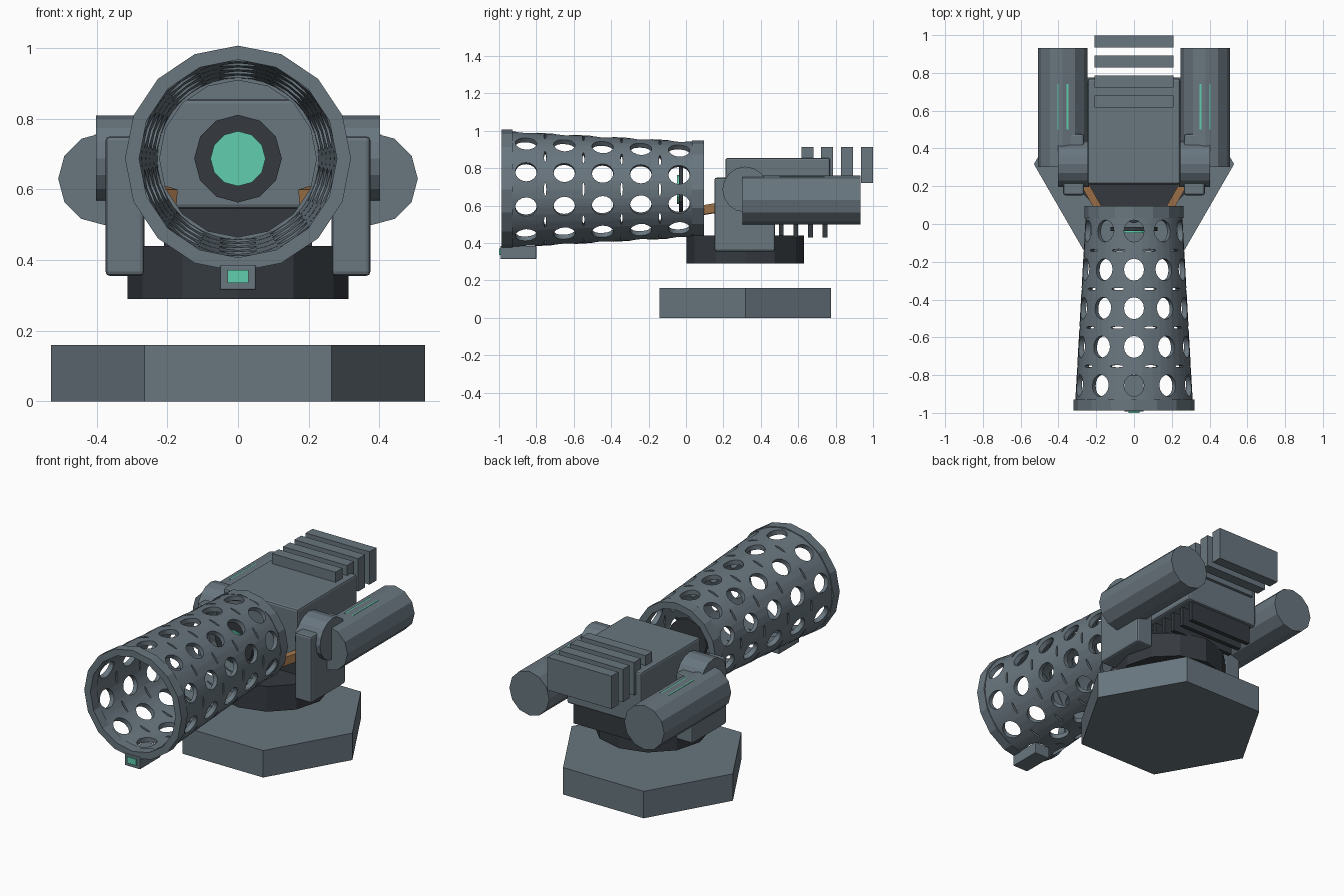
import bpy, bmesh, math
from mathutils import Vector, Matrix

if "Cube" in bpy.data.objects:
    bpy.data.objects.remove(bpy.data.objects["Cube"])

AXIS_Z = 0.687      # height of the barrel axis
PIVOT_Y = 0.317     # centre line of base and yoke


def material(name, rgb):
    m = bpy.data.materials.new(name)
    m.diffuse_color = (*rgb, 1)
    m.use_nodes = True
    m.node_tree.nodes["Principled BSDF"].inputs["Base Color"].default_value = m.diffuse_color
    return m


SLATE = material("slate", (0.14, 0.18, 0.21))
DARK = material("dark_metal", (0.035, 0.042, 0.05))
GREEN = material("green_glow", (0.12, 0.62, 0.42))
COPPER = material("copper", (0.36, 0.18, 0.07))


def finish(bm, name, mat, bevel=0):
    bmesh.ops.recalc_face_normals(bm, faces=bm.faces[:])
    me = bpy.data.meshes.new(name)
    bm.to_mesh(me)
    bm.free()
    ob = bpy.data.objects.new(name, me)
    bpy.context.collection.objects.link(ob)
    me.materials.append(mat)
    if bevel:
        mod = ob.modifiers.new("bevel", 'BEVEL')
        mod.width, mod.segments = bevel, 2
    return ob


def box(name, x, y, z, mat=SLATE, bevel=0):
    """Box from (low, high) ranges on each axis."""
    bm = bmesh.new()
    bmesh.ops.create_cube(bm, size=1)
    for v in bm.verts:
        v.co = [(a + b) / 2 + c * (b - a) for (a, b), c in zip((x, y, z), v.co)]
    return finish(bm, name, mat, bevel)


def prism(name, centre, radius, depth, sides, axis, mat=SLATE, bevel=0):
    """Cylinder with its first vertex on a main axis."""
    bm = bmesh.new()
    ring = []
    for t in (-depth / 2, depth / 2):
        row = []
        for i in range(sides):
            a = math.tau * i / sides
            u, w = radius * math.cos(a), radius * math.sin(a)
            p = {'X': (t, u, w), 'Y': (u, t, w), 'Z': (u, w, t)}[axis]
            row.append(bm.verts.new(Vector(p) + Vector(centre)))
        bm.faces.new(row)
        ring.append(row)
    for i in range(sides):
        j = (i + 1) % sides
        bm.faces.new((ring[0][i], ring[0][j], ring[1][j], ring[1][i]))
    return finish(bm, name, mat, bevel)


def lathe_y(name, profile, sides, mat=SLATE):
    """Closed (y, radius) profile spun about the barrel axis."""
    bm = bmesh.new()
    rows = []
    for i in range(sides):
        a = math.tau * i / sides
        rows.append([bm.verts.new((r * math.sin(a), y, AXIS_Z + r * math.cos(a)))
                     for y, r in profile])
    n = len(profile)
    for i in range(sides):
        p, q = rows[i], rows[(i + 1) % sides]
        for k in range(n):
            m = (k + 1) % n
            bm.faces.new((p[k], p[m], q[m], q[k]))
    return finish(bm, name, mat)


# Base and turntable
prism("hex_base", (0, PIVOT_Y, 0.08), 0.53, 0.16, 6, 'Z')
prism("turntable", (0, PIVOT_Y, 0.365), 0.313, 0.15, 12, 'Z', DARK)

# Body with rear cooling fins and underside fins
box("body", (-0.245, 0.245), (0.21, 0.77), (0.545, 0.855), SLATE, 0.012)
for i in range(4):
    y = 0.617 + i * 0.106
    box("rear_fin", (-0.21, 0.21), (y, y + 0.064), (0.72, 0.915))
for i in range(7):
    y = 0.262 + i * 0.078
    box("underside_fin", (-0.21, 0.21), (y, y + 0.026), (0.43, 0.56), DARK)

# Paired parts: yoke arms, hubs, side canisters, glow strips, struts
for s, side in ((-1, "left"), (1, "right")):
    def span(a, b):
        return tuple(sorted((s * a, s * b)))
    box(side + "_yoke_arm", span(0.265, 0.375), (0.152, 0.477), (0.355, 0.75), SLATE, 0.012)
    prism(side + "_hub", (s * 0.32, PIVOT_Y, AXIS_Z), 0.122, 0.165, 16, 'X')
    prism(side + "_canister", (s * 0.378, 0.617, 0.63), 0.131, 0.63, 12, 'Y')
    box(side + "_glow_strip", span(0.348, 0.406), (0.5, 0.74), (0.70, 0.7555), GREEN)
    a, b = Vector((s * 0.19, 0.085, 0.575)), Vector((s * 0.275, 0.235, 0.60))
    rot = (b - a).to_track_quat('Y', 'Z').to_matrix().to_4x4()
    bm = bmesh.new()
    bmesh.ops.create_cube(bm, size=1, matrix=Matrix.Translation((a + b) / 2) @ rot
                          @ Matrix.Diagonal((0.04, (b - a).length, 0.05, 1)))
    finish(bm, side + "_strut", COPPER)

# Barrel shroud: tapered shell
Y0, Y1 = -0.94, 0.04
shroud = lathe_y("barrel_shroud", [(Y0, 0.311), (Y1, 0.256), (Y1, 0.228), (Y0, 0.283)], 40)

# Cutters for the round holes and the thin slits between the rows
bm = bmesh.new()


def add_cutter(angle, y, rx, ry):
    m = (Matrix.Translation((0, y, AXIS_Z)) @ Matrix.Rotation(angle, 4, 'Y')
         @ Matrix.Translation((0, 0, 0.285)) @ Matrix.Diagonal((rx, ry, 1, 1)))
    bmesh.ops.create_cone(bm, cap_ends=True, segments=16, radius1=1, radius2=1,
                          depth=0.15, matrix=m)


for row in range(5):
    y = -0.855 + row * 0.2045
    for k in range(10):
        add_cutter(math.tau * k / 10, y, 0.053, 0.058)
        if row < 4:
            add_cutter(math.tau * (k + 0.5) / 10, y + 0.102, 0.036, 0.006)
cutter = finish(bm, "hole_cutter", DARK)
cutter.hide_render = True
mod = shroud.modifiers.new("holes", 'BOOLEAN')
mod.operation, mod.object, mod.solver = 'DIFFERENCE', cutter, 'EXACT'
bpy.context.view_layer.objects.active = shroud
shroud.select_set(True)
bpy.ops.object.modifier_apply(modifier="holes")
bpy.data.objects.remove(cutter)
bpy.ops.object.shade_smooth_by_angle(angle=math.radians(30))

# Rims at both ends of the barrel
lathe_y("front_rim", [(-0.987, 0.32), (-0.928, 0.32), (-0.928, 0.28), (-0.987, 0.28)], 16)
lathe_y("rear_rim", [(0.032, 0.262), (0.095, 0.262), (0.095, 0.222), (0.032, 0.222)], 16)

# Emitter lens inside the barrel
prism("lens_housing", (0, -0.027, AXIS_Z), 0.124, 0.022, 12, 'Y', DARK)
prism("lens", (0, -0.042, AXIS_Z), 0.078, 0.01, 12, 'Y', GREEN)

# Sensor below the muzzle
box("sensor_housing", (-0.051, 0.051), (-0.993, -0.8), (0.315, 0.385), SLATE, 0.004)
box("sensor_window", (-0.03, 0.03), (-1.0, -0.98), (0.335, 0.372), GREEN)
